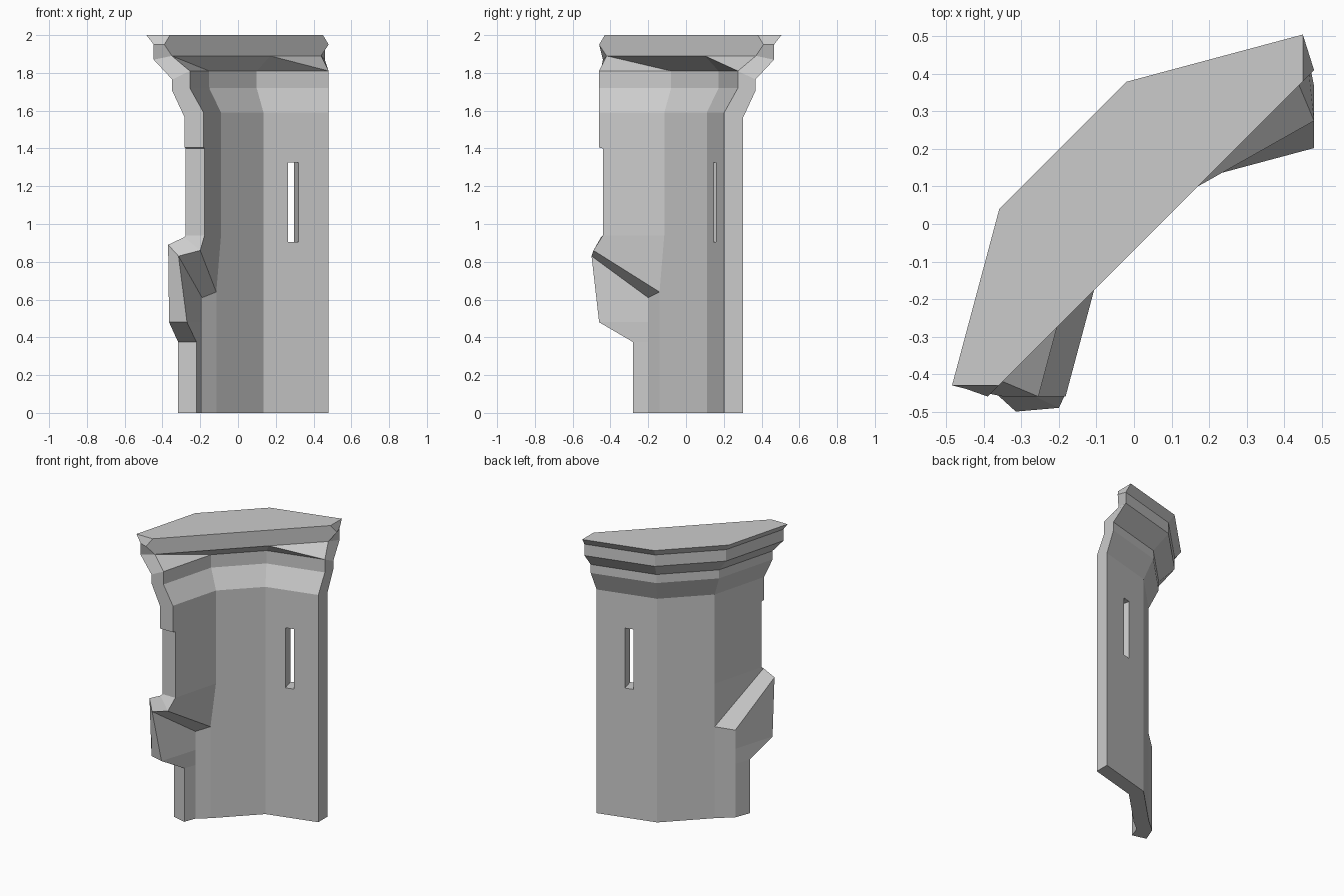
import bpy, bmesh, math
from mathutils import Vector

if "Cube" in bpy.data.objects:
    bpy.data.objects.remove(bpy.data.objects["Cube"])

T15 = math.tan(math.radians(15))
C15 = math.cos(math.radians(15))
bm = bmesh.new()
verts = {}


def vert(p):
    key = tuple(round(c, 4) for c in p)
    if key not in verts:
        verts[key] = bm.verts.new(key)
    return verts[key]


def face(points):
    # a face shared by two blocks is interior, so it is removed again
    vs = [vert(p) for p in points]
    old = bm.faces.get(vs)
    if old:
        bm.faces.remove(old)
    else:
        bm.faces.new(vs)


def block(low, high):
    face(low[::-1])
    face(high)
    for i in range(4):
        j = (i + 1) % 4
        face([low[i], low[j], high[j], high[i]])


def mirror(p):
    # plan symmetry across the diagonal
    return (0.02 - p[1], 0.02 - p[0])


def offset_pair(d, xe):
    # right end and first corner of the wall line at offset d
    c = (0.135 - 0.5 * d / C15, 0.11 + 0.866 * d / C15)
    return (xe, c[1] + (xe - c[0]) * T15), c


def line(d, z, xe, xe_left=None):
    # four stations: right end, two corners, left end; d=None is the cap diagonal
    if d is None:
        a, c = (xe, xe - 0.07), (0.17, 0.10)
        b = a
    else:
        a, c = offset_pair(d, xe)
        b = offset_pair(d, xe_left or xe)[0]
    return [(*p, z) for p in (a, c, mirror(c), mirror(b))]


def stack(levels):
    # blocks between successive levels and successive stations
    for (i0, o0), (i1, o1) in zip(levels, levels[1:]):
        for s in range(len(i0) - 1):
            block([i0[s], o0[s], o0[s + 1], i0[s + 1]],
                  [i1[s], o1[s], o1[s + 1], i1[s + 1]])


# lower wall: runs on along the diagonal, then turns into a stepped pier
TH = 0.097
in_r, in_c = offset_pair(0, 0.48)
out_r, out_c = offset_pair(TH, 0.48)
in_k, out_k = (-0.115, -0.14), mirror(out_c)
in_t, out_t = (-0.19, -0.20), (-0.277, -0.15)
in_e = [(-0.22, -0.28), (-0.22, -0.28), (-0.27, -0.46), (-0.315, -0.50)]
out_e = [(-0.317, -0.254), (-0.317, -0.254), (-0.365, -0.435), (-0.37, -0.45)]
lower = []
for n, z in enumerate((0, 0.375, 0.48, 0.64)):
    top = n == 3
    zt = 0.61 if top else z
    inner = [(*p, z) for p in (in_r, in_c, in_k)] + [(*in_t, zt), (*in_e[n], 0.83 if top else z)]
    outer = [(*p, z) for p in (out_r, out_c, out_k)] + [(*out_t, zt), (*out_e[n], 0.89 if top else z)]
    lower.append((inner, outer))
stack(lower)

# upper wall, cove and cap
li, lo = lower[-1]
start = (li[:3] + [(-0.20, -0.49, 0.86)], lo[:3] + [(-0.285, -0.45, 0.93)])
upper = [start,
         (line(0, 0.94, 0.48, 0.46), line(TH, 0.94, 0.48, 0.46)),
         (line(0, 1.40, 0.48, 0.46), line(TH, 1.40, 0.48, 0.46)),
         (line(0, 1.405, 0.48), line(TH, 1.405, 0.48)),
         (line(0, 1.59, 0.48), line(TH, 1.565, 0.48)),
         (line(0.07, 1.72, 0.48), line(0.16, 1.705, 0.48)),
         (line(0.07, 1.81, 0.48), line(0.16, 1.765, 0.48)),
         (line(None, 1.89, 0.44), line(0.26, 1.87, 0.46)),
         (line(None, 1.95, 0.48), line(0.26, 1.95, 0.46)),
         (line(None, 2.0, 0.45), line(0.30, 2.0, 0.45))]
stack(upper)

# sloped ledge joining pier and upper wall
block([li[3], lo[3], lo[4], li[4]],
      [start[0][2], start[1][2], start[1][3], start[0][3]])

bmesh.ops.delete(bm, geom=[e for e in bm.edges if not e.link_faces], context='EDGES')
bmesh.ops.dissolve_limit(bm, angle_limit=0.01, verts=bm.verts[:], edges=bm.edges[:])
bmesh.ops.recalc_face_normals(bm, faces=bm.faces[:])
mesh = bpy.data.meshes.new("tower_wall")
bm.to_mesh(mesh)
bm.free()
wall = bpy.data.objects.new("tower_wall", mesh)
bpy.context.collection.objects.link(wall)

# window slit
bpy.ops.mesh.primitive_cube_add(size=1, location=(0.28, 0.20, 1.115),
                                rotation=(0, 0, math.radians(15)))
slit = bpy.context.object
slit.name = "slit_cutter"
slit.scale = (0.057, 0.35, 0.42)
slit.hide_render = True
mod = wall.modifiers.new("slit", 'BOOLEAN')
mod.operation = 'DIFFERENCE'
mod.solver = 'EXACT'
mod.object = slit
bpy.context.view_layer.objects.active = wall
bpy.ops.object.modifier_apply(modifier=mod.name)
bpy.data.objects.remove(slit)
